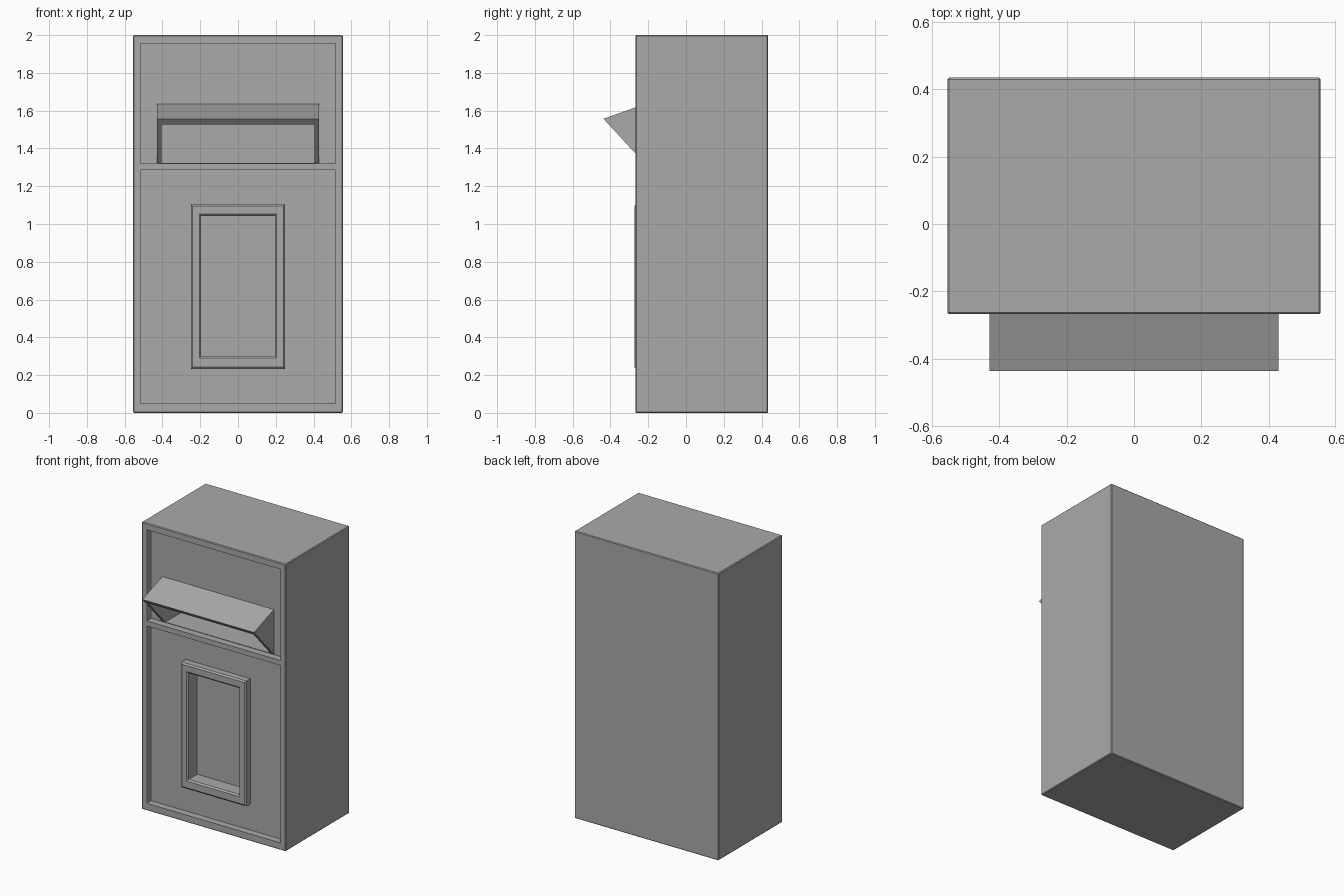
import bpy, bmesh

if "Cube" in bpy.data.objects:
    bpy.data.objects.remove(bpy.data.objects["Cube"])

grey = bpy.data.materials.new("painted_grey")
grey.use_nodes = True
colour = (0.4, 0.4, 0.4, 1)
grey.diffuse_color = colour
grey.node_tree.nodes["Principled BSDF"].inputs["Base Color"].default_value = colour


def finish(name, bm):
    bmesh.ops.recalc_face_normals(bm, faces=bm.faces)
    mesh = bpy.data.meshes.new(name)
    bm.to_mesh(mesh)
    bm.free()
    mesh.materials.append(grey)
    obj = bpy.data.objects.new(name, mesh)
    bpy.context.collection.objects.link(obj)
    return obj


def prism(name, half, profile, bevel=0):
    """Extrude a (y, z) side profile across x from -half to +half."""
    bm = bmesh.new()
    face = bm.faces.new([bm.verts.new((-half, y, z)) for y, z in profile])
    ext = bmesh.ops.extrude_face_region(bm, geom=[face])["geom"]
    bmesh.ops.translate(bm, vec=(2 * half, 0, 0),
                        verts=[v for v in ext if isinstance(v, bmesh.types.BMVert)])
    if bevel:
        bmesh.ops.bevel(bm, geom=bm.edges[:], offset=bevel, segments=1,
                        affect='EDGES')
    return finish(name, bm)


def block(name, half, y0, y1, z0, z1, bevel=0):
    return prism(name, half, [(y0, z0), (y1, z0), (y1, z1), (y0, z1)], bevel)


def cut(obj, cutter):
    mod = obj.modifiers.new("cut", 'BOOLEAN')
    mod.operation = 'DIFFERENCE'
    mod.solver = 'EXACT'
    mod.object = cutter
    bpy.context.view_layer.objects.active = obj
    bpy.ops.object.modifier_apply(modifier=mod.name)


FRONT, PANEL, BACK = -0.268, -0.22, 0.435

# Cabinet body and the raised hood around the upper opening
body = block("cabinet_body", 0.555, FRONT, BACK, 0, 2, 0.005)
hood = prism("opening_hood", 0.43,
             [(-0.215, 1.636), (-0.437, 1.557), (-0.22, 1.322), (-0.215, 1.322)])

# Recessed panels, door pocket and the chute behind the hood
upper = block("upper_cutter", 0.515, -0.4, PANEL, 1.32, 1.955)
lower = block("lower_cutter", 0.515, -0.4, PANEL, 0.05, 1.285)
pocket = block("pocket_cutter", 0.21, -0.4, -0.16, 0.29, 1.055)
chute = prism("chute_cutter", 0.405,
              [(-0.5, 1.494), (-0.22, 1.593), (0.25, 1.593), (0.25, 1.324), (-0.5, 1.324)])
for cutter in (upper, lower, pocket, chute):
    cut(body, cutter)
cut(hood, chute)
for cutter in (upper, lower, pocket, chute):
    bpy.data.objects.remove(cutter)

# Door frame: rectangular loops (inset from the outer edge, depth) bridged in order
bm = bmesh.new()
loops = []
for inset, y in [(0, -0.215), (0, -0.264), (0.009, -0.273), (0.046, -0.273),
                 (0.055, -0.264), (0.055, -0.17)]:
    x, low, high = 0.25 - inset, 0.232 + inset * 1.25, 1.105 - inset * 1.15
    loops.append([bm.verts.new(p) for p in
                  [(-x, y, low), (x, y, low), (x, y, high), (-x, y, high)]])
for a, b in zip(loops, loops[1:]):
    for i in range(4):
        j = (i + 1) % 4
        bm.faces.new((a[i], a[j], b[j], b[i]))
bm.faces.new(loops[-1])
door = finish("door_frame", bm)
# The open shell must face outward towards the front
if min(door.data.polygons, key=lambda p: p.center.y).normal.y > 0:
    door.data.flip_normals()
